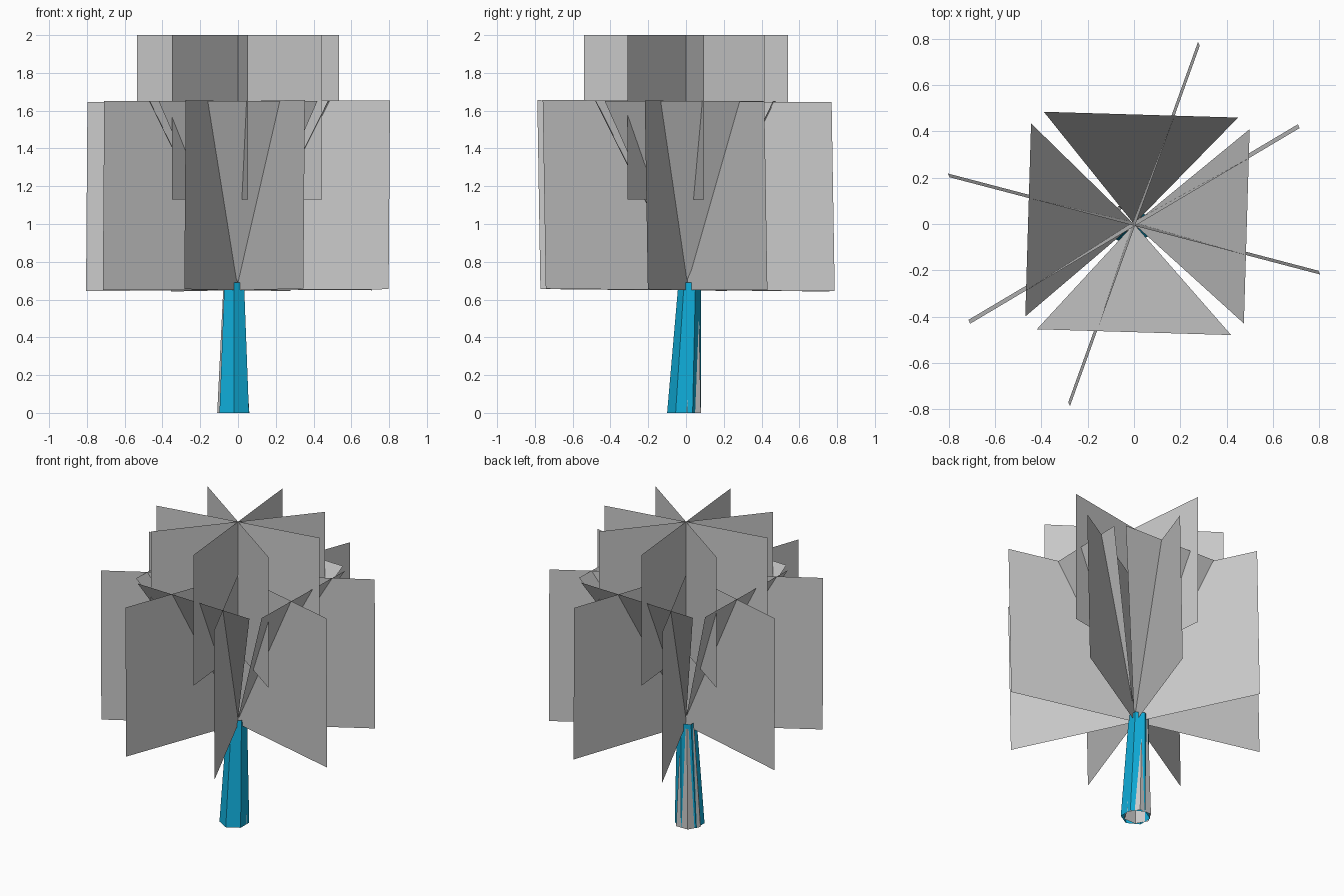
import bpy
from math import cos, sin, radians, tau

cube = bpy.data.objects.get("Cube")
if cube:
    bpy.data.objects.remove(cube, do_unlink=True)


def make_material(name, rgb):
    mat = bpy.data.materials.new(name)
    mat.use_nodes = True
    color = (*rgb, 1.0)
    mat.diffuse_color = color
    bsdf = next(n for n in mat.node_tree.nodes if n.type == 'BSDF_PRINCIPLED')
    bsdf.inputs["Base Color"].default_value = color
    return mat


grey = make_material("light grey", (0.6, 0.6, 0.6))
cyan = make_material("bright cyan", (0.005, 0.42, 0.70))


def make_part(name, verts, faces, mat):
    mesh = bpy.data.meshes.new(name)
    mesh.from_pydata(verts, [], faces)
    mesh.materials.append(mat)
    obj = bpy.data.objects.new(name, mesh)
    bpy.context.collection.objects.link(obj)
    return obj


# Upright leaf card through the trunk axis; lean tips it along the lean direction
LEAN_DIR = (cos(radians(-65)), sin(radians(-65)))


def leaf_card(name, angle, half, bottom, top, lean=0.0):
    c, s = cos(radians(angle)), sin(radians(angle))
    verts = []
    for side, z, shift in ((-1, bottom, -1), (1, bottom, -1), (1, top, 1), (-1, top, 1)):
        x, y = side * half * c, side * half * s
        rise = lean * (x * LEAN_DIR[0] + y * LEAN_DIR[1])
        verts.append((x + shift * lean * LEAN_DIR[0],
                      y + shift * lean * LEAN_DIR[1], z + rise))
    make_part(name, verts, [(0, 1, 2, 3)], grey)


# Lower ring of wide cards
for i, angle in enumerate((-14.7, 30.7, 70.2, -65)):
    leaf_card(f"lower_leaf_card_{i + 1}", angle, 0.828, 0.65, 1.65, 0.009)

# Upper ring of narrow cards
for i, angle in enumerate((-35, 10, 50, 95.5)):
    leaf_card(f"upper_leaf_card_{i + 1}", angle, 0.542, 1.13, 2.0)

# Four slanted leaf triangles fanning out from the trunk top
fans = {
    "back": ((-0.39, 0.485), (0.45, 0.46)),
    "front": ((-0.42, -0.455), (0.42, -0.48)),
    "left": ((0.50, 0.41), (0.475, -0.43)),
    "right": ((-0.445, 0.435), (-0.47, -0.40)),
}
for side, (a, b) in fans.items():
    make_part(f"slanted_leaf_{side}",
              [(0, 0, 0.69), (*a, 1.65), (*b, 1.65)], [(0, 1, 2)], grey)


# Open six-sided tapering tube
def trunk_tube(name, low, high, turn, mat):
    verts = []
    for x, y, z, radius in (low, high):
        for k in range(6):
            a = radians(turn) + tau * k / 6
            verts.append((x + radius * cos(a), y + radius * sin(a), z))
    faces = [(k, (k + 1) % 6, (k + 1) % 6 + 6, k + 6) for k in range(6)]
    make_part(name, verts, faces, mat)


# Two interlocking trunk tubes
trunk_tube("trunk_core", (-0.025, 0.005, 0, 0.085), (-0.03, 0.025, 0.66, 0.048), 0, grey)
trunk_tube("trunk_sleeve", (-0.02, -0.01, 0, 0.09), (-0.02, 0.02, 0.69, 0.06), 30, cyan)
